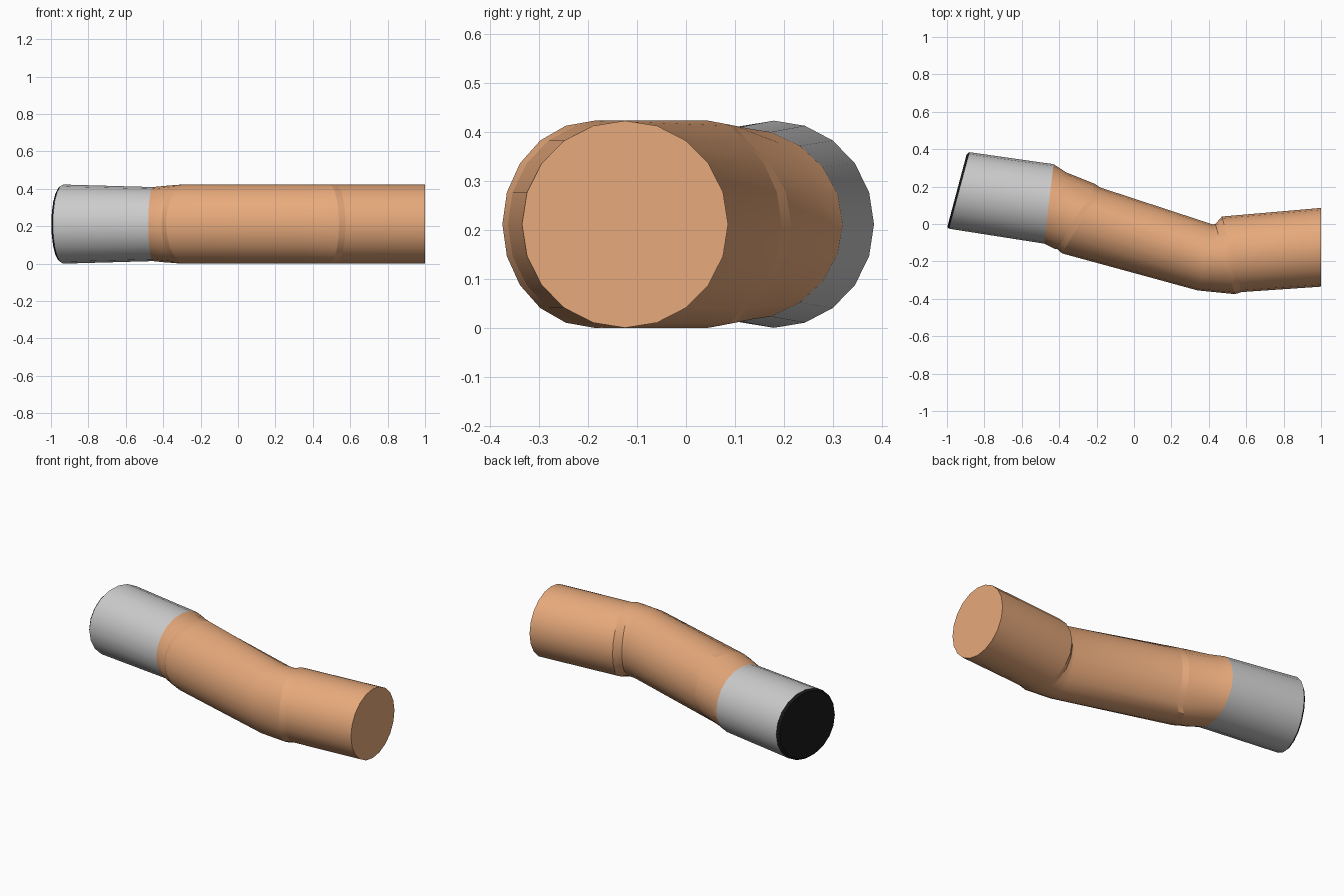
import bpy, math

if "Cube" in bpy.data.objects:
    bpy.data.objects.remove(bpy.data.objects["Cube"])

SIDES, ZC = 20, 0.2115


def material(name, rgb):
    m = bpy.data.materials.new(name)
    m.diffuse_color = (*rgb, 1)
    m.use_nodes = True
    m.node_tree.nodes["Principled BSDF"].inputs["Base Color"].default_value = m.diffuse_color
    return m


def ring(path, rz=0.2115):
    """Oblique section: path is its plan line from the -y edge to the +y edge."""
    pts = []
    if len(path) == 2:
        path = [(-1, *path[0]), (1, *path[1])]
    for i in range(SIDES):
        a = 2 * math.pi * i / SIDES
        t = max(-1, min(1, math.cos(a)))
        for (t0, x0, y0), (t1, x1, y1) in zip(path, path[1:]):
            if t <= t1 + 1e-6:
                f = (t - t0) / (t1 - t0)
                pts.append((x0 + f * (x1 - x0), y0 + f * (y1 - y0),
                            ZC + rz * math.sin(a)))
                break
    return pts


def loft(name, rings, mat=None, cap_start=False, cap_end=False):
    verts = [p for r in rings for p in r]
    faces = []
    for k in range(len(rings) - 1):
        for i in range(SIDES):
            j = (i + 1) % SIDES
            a, b = k * SIDES, (k + 1) * SIDES
            faces.append((a + i, a + j, b + j, b + i))
    if cap_start:
        faces.append(tuple(reversed(range(SIDES))))
    if cap_end:
        n = (len(rings) - 1) * SIDES
        faces.append(tuple(range(n, n + SIDES)))
    me = bpy.data.meshes.new(name)
    me.from_pydata(verts, [], faces)
    me.flip_normals()
    me.validate()
    ob = bpy.data.objects.new(name, me)
    bpy.context.collection.objects.link(ob)
    if mat:
        me.materials.append(mat)
    bpy.ops.object.select_all(action='DESELECT')
    ob.select_set(True)
    bpy.context.view_layer.objects.active = ob
    bpy.ops.object.shade_smooth_by_angle(angle=math.radians(30))
    return ob


orange = material("orange", (0.80, 0.40, 0.20))
black = material("black", (0.01, 0.01, 0.01))

# Sections along the bent tube, left to right
tip = ring([(-0.998, -0.015), (-0.895, 0.372)], 0.201)
grey_start = ring([(-0.990, -0.025), (-0.880, 0.384)])
grey_end = ring([(-0.48, -0.105), (-0.43, 0.32)], 0.198)
elbow_a = ring([(-0.425, -0.133), (-0.365, 0.277)], 0.204)
seam_a = ring([(-1, -0.41, -0.135), (0.3, -0.27, 0.10),
               (0.55, -0.24, 0.115), (1, -0.21, 0.215)])
seam_b = ring([(-1, -0.385, -0.157), (0.3, -0.24, 0.09),
               (0.55, -0.21, 0.11), (1, -0.18, 0.195)])
fold = ring([(0.34, -0.355), (0.42, -0.002)])
seam_c = ring([(0.54, -0.375), (0.435, 0.0)])
seam_d = ring([(0.575, -0.364), (0.47, 0.04)])
end = ring([(1.0, -0.335), (1.0, 0.086)])

# Black end face with a narrow chamfer
loft("end_cap", [tip, grey_start], black, cap_start=True)
# Grey collar
loft("grey_collar", [grey_start, grey_end])
# Orange sleeve: short elbow, long middle, straight end
loft("left_elbow", [grey_end, elbow_a, seam_a], orange)
loft("left_seam_band", [seam_a, seam_b], orange)
loft("middle_tube", [seam_b, fold, seam_c], orange)
loft("right_seam_band", [seam_c, seam_d], orange)
loft("end_tube", [seam_d, end], orange, cap_end=True)
